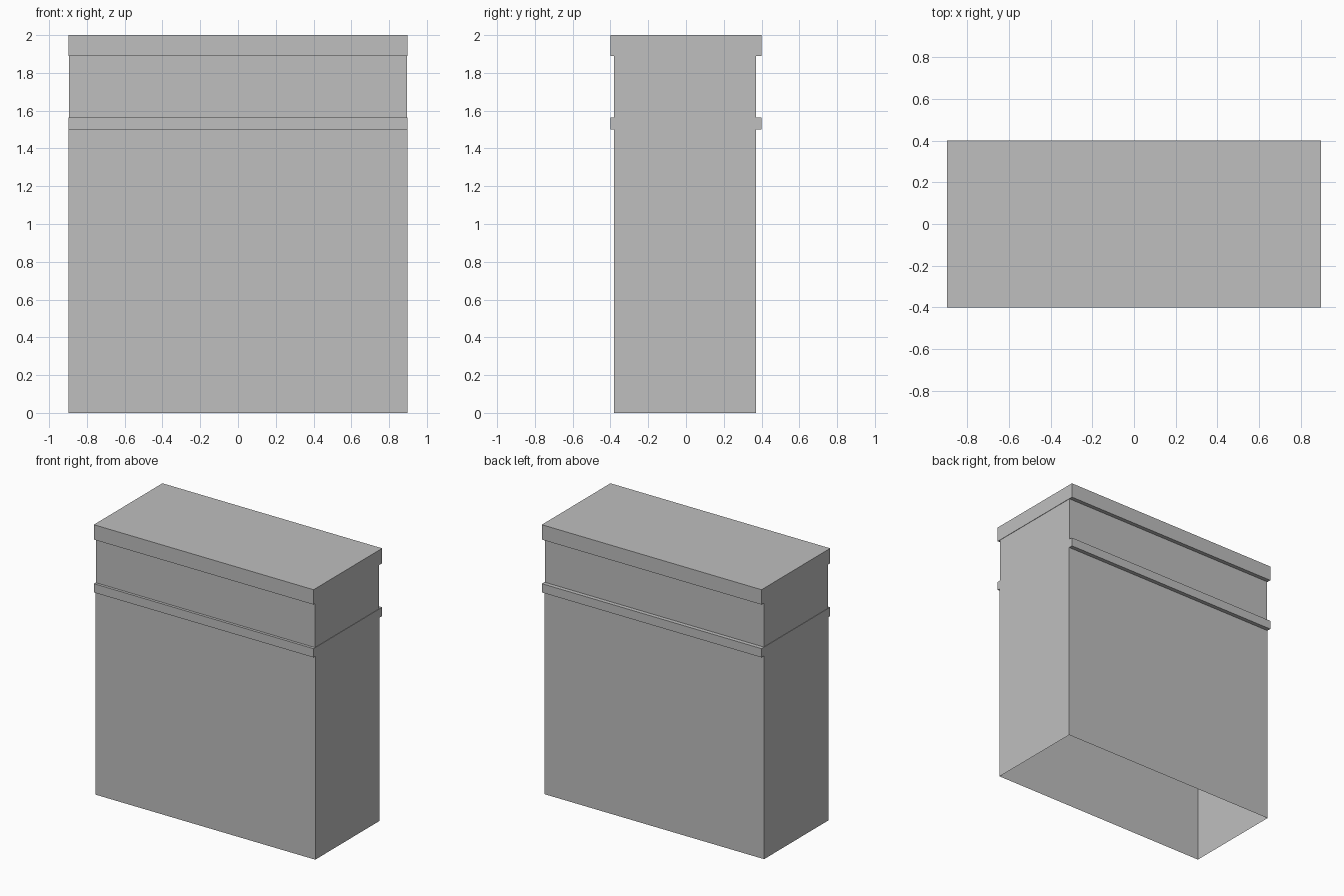
import bpy
import bmesh

cube = bpy.data.objects.get("Cube")
if cube:
    bpy.data.objects.remove(cube, do_unlink=True)

grey = bpy.data.materials.new("plain grey")
grey.use_nodes = True
colour = (0.52, 0.52, 0.52, 1)
grey.diffuse_color = colour
grey.node_tree.nodes["Principled BSDF"].inputs["Base Color"].default_value = colour

# Outlines: half width, front y, back y
LOWER = (0.897, -0.38, 0.37)
UPPER = (0.894, -0.38, 0.37)
TRIM = (0.897, -0.4, 0.4)

# Heights
LEDGE_BOTTOM, LEDGE_TOP, CAP_BOTTOM, TOP = 1.50, 1.565, 1.89, 2.0


def shell(name, levels, closed_top=False):
    """Join stacked rectangular outlines into an open, thin-walled shell."""
    bm = bmesh.new()
    rings = []
    for (w, front, back), z in levels:
        corners = [(-w, front), (w, front), (w, back), (-w, back)]
        rings.append([bm.verts.new((x, y, z)) for x, y in corners])
    for low, high in zip(rings, rings[1:]):
        for i in range(4):
            j = (i + 1) % 4
            bm.faces.new((low[i], low[j], high[j], high[i]))
    if closed_top:
        bm.faces.new(rings[-1])
    mesh = bpy.data.meshes.new(name)
    bm.to_mesh(mesh)
    bm.free()
    mesh.materials.append(grey)
    obj = bpy.data.objects.new(name, mesh)
    bpy.context.collection.objects.link(obj)
    return obj


# Main walls, open at the bottom
shell("lower_walls", [(LOWER, 0), (LOWER, LEDGE_BOTTOM)])

# Narrow ledge projecting at front and back
shell("ledge", [(LOWER, LEDGE_BOTTOM), (TRIM, LEDGE_BOTTOM),
                (TRIM, LEDGE_TOP), (UPPER, LEDGE_TOP)])

# Walls between ledge and cap
shell("upper_walls", [(UPPER, LEDGE_TOP), (UPPER, CAP_BOTTOM)])

# Overhanging cap with a flat roof
shell("cap", [(UPPER, CAP_BOTTOM), (TRIM, CAP_BOTTOM), (TRIM, TOP)],
      closed_top=True)
